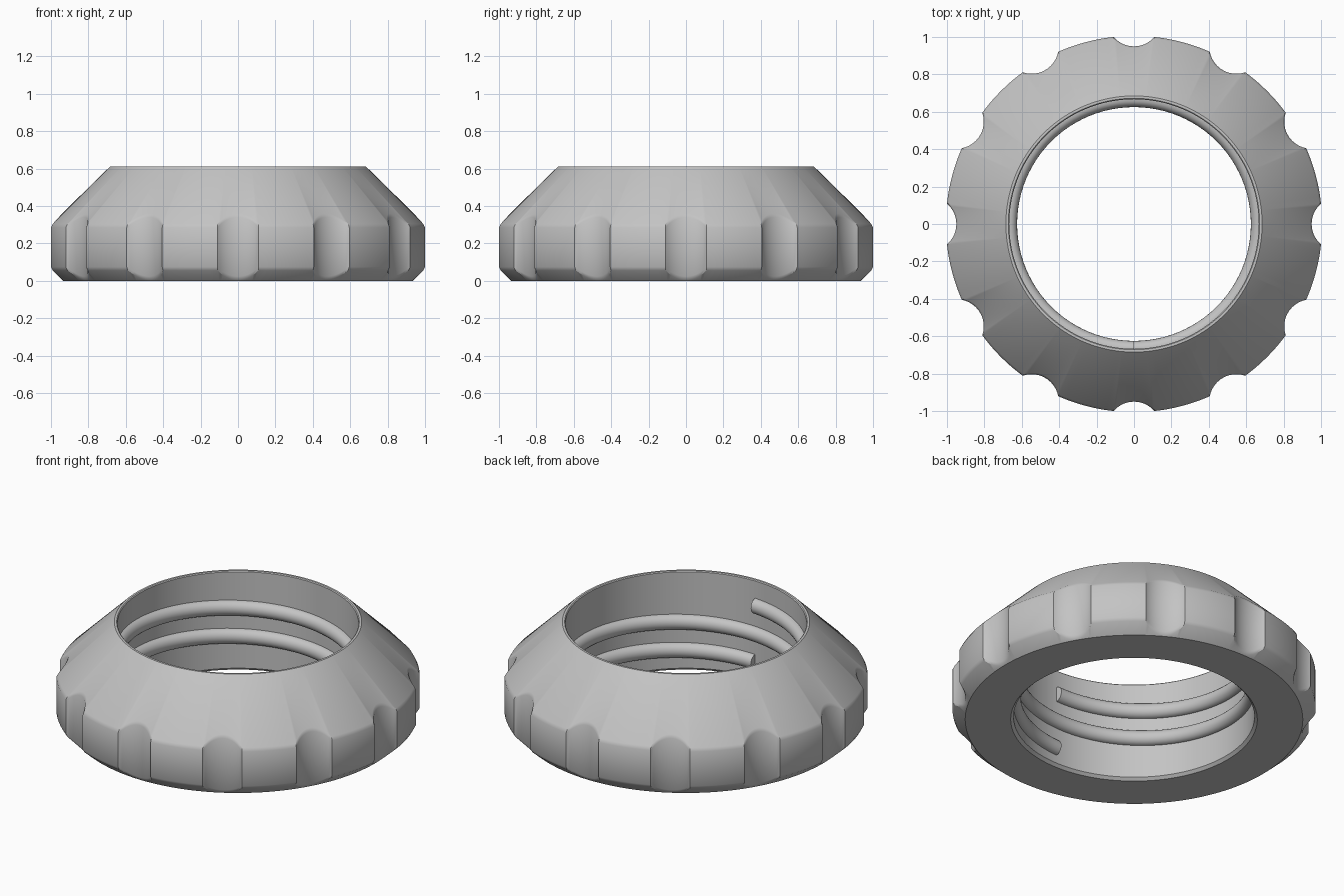
import bpy
import bmesh
from math import sin, cos, acos, sqrt, radians, pi

cube = bpy.data.objects.get("Cube")
if cube:
    bpy.data.objects.remove(cube, do_unlink=True)

# One plain grey for the whole ring
grey = bpy.data.materials.new("plain grey")
grey.use_nodes = True
colour = (0.55, 0.55, 0.55, 1)
grey.diffuse_color = colour
grey.node_tree.nodes["Principled BSDF"].inputs["Base Color"].default_value = colour


def loft(name, sections, closed):
    """Skin a row of closed (angle, [(radius, z), ...]) sections."""
    bm = bmesh.new()
    rows = [[bm.verts.new((r * cos(a), r * sin(a), z)) for r, z in pts]
            for a, pts in sections]
    pairs = list(zip(rows, rows[1:]))
    if closed:
        pairs.append((rows[-1], rows[0]))
    for one, two in pairs:
        for i in range(len(one)):
            j = (i + 1) % len(one)
            bm.faces.new((one[i], two[i], two[j], one[j]))
    if not closed:
        bm.faces.new(rows[0])
        bm.faces.new(rows[-1])
    bmesh.ops.recalc_face_normals(bm, faces=bm.faces)
    mesh = bpy.data.meshes.new(name)
    bm.to_mesh(mesh)
    bm.free()
    mesh.materials.append(grey)
    obj = bpy.data.objects.new(name, mesh)
    bpy.context.collection.objects.link(obj)
    bpy.ops.object.select_all(action="DESELECT")
    obj.select_set(True)
    bpy.context.view_layer.objects.active = obj
    bpy.ops.object.shade_smooth_by_angle(angle=radians(30))
    return obj


# Overall sizes
OUTER, HEIGHT, BORE = 1.006, 0.61, 0.667
TOP_R, BASE_R, SHOULDER = 0.685, 0.935, 0.295
GRIP_R, GRIP_D, GRIPS = 0.145, 1.095, 12
SOFT = 0.01


def chamfer_z(r):
    return 0.9 * (r - BASE_R)


def cone_z(r):
    return HEIGHT - (r - TOP_R) * (HEIGHT - SHOULDER) / (OUTER - TOP_R)


def ring_section(rim):
    """Cross-section of the ring where its side wall has radius rim."""
    inner = rim - SOFT
    return [(BORE, 0.016), (BORE + 0.016, 0), (BASE_R, 0),
            (inner, chamfer_z(inner)), (rim, chamfer_z(rim) + SOFT),
            (rim, cone_z(rim) - SOFT), (inner, cone_z(inner)),
            (TOP_R, HEIGHT), (BORE + 0.005, HEIGHT), (BORE, HEIGHT - 0.005)]


# Ring body: round side with scooped finger grips
half = acos((OUTER**2 + GRIP_D**2 - GRIP_R**2) / (2 * OUTER * GRIP_D))
step = 2 * pi / GRIPS
sections = []
for g in range(GRIPS):
    for i in range(17):
        t = half * (i / 8 - 1)
        scoop = GRIP_D * cos(t) - sqrt(GRIP_R**2 - (GRIP_D * sin(t))**2)
        sections.append((g * step + t, ring_section(min(OUTER, scoop))))
    for i in range(1, 8):
        t = half + (step - 2 * half) * i / 8
        sections.append((g * step + t, ring_section(OUTER)))
loft("ring_body", sections, True)

# Inner thread: a rounded ridge winding down from the front
TURNS, PITCH, START_Z, STEPS = 2, 0.172, 0.455, 96
thread = []
for i in range(TURNS * STEPS + 1):
    turn = i / STEPS
    mid = START_Z - PITCH * turn
    pts = [(BORE + 0.01, mid - 0.045)]
    pts += [(BORE - 0.042 * cos(b), mid + 0.045 * sin(b))
            for b in (radians(-90 + 18 * k) for k in range(11))]
    pts.append((BORE + 0.01, mid + 0.045))
    thread.append((-pi / 2 - 2 * pi * turn, pts))
loft("inner_thread", thread, False)
